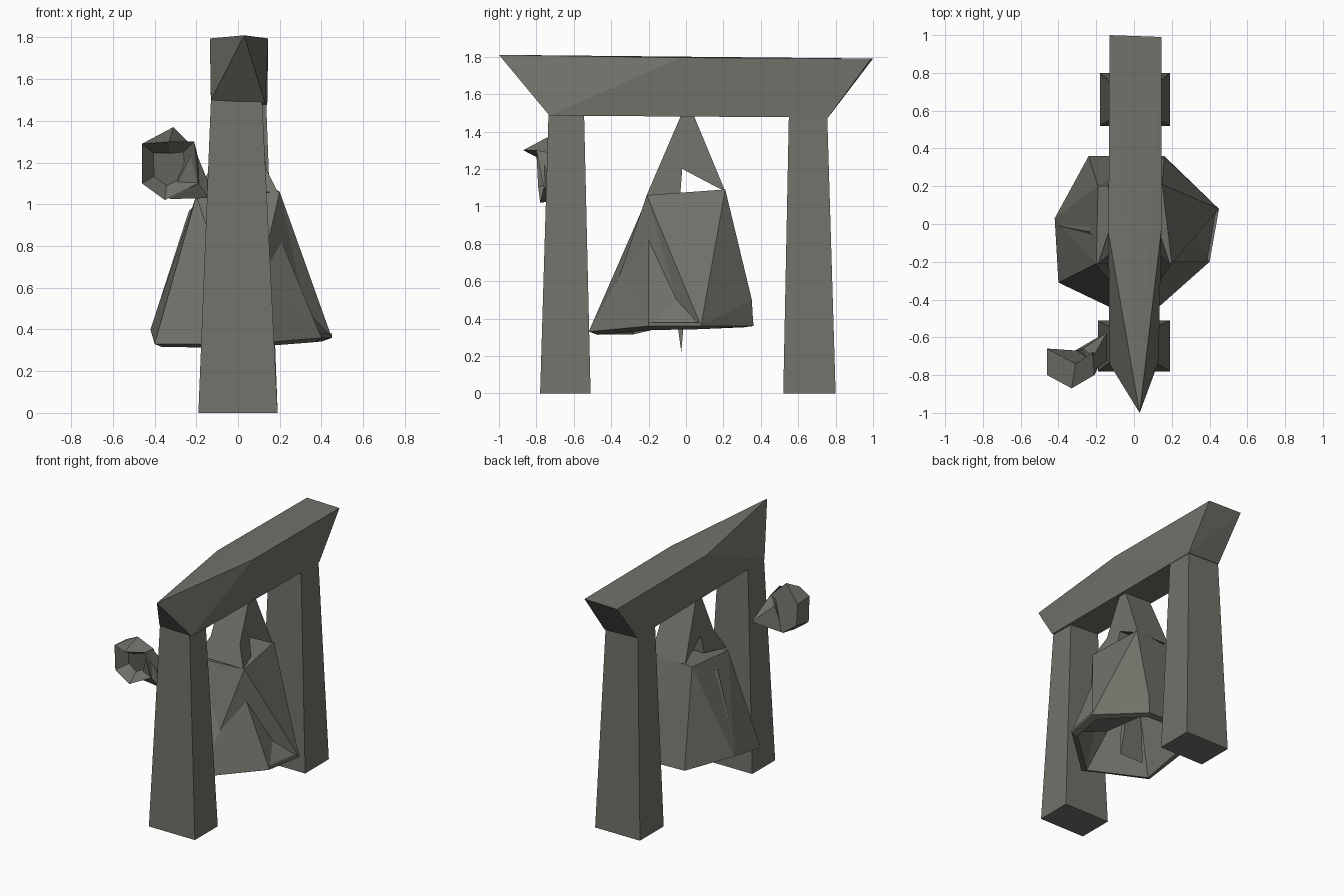
import bpy, bmesh
from mathutils import Vector

if "Cube" in bpy.data.objects:
    bpy.data.objects.remove(bpy.data.objects["Cube"])

stone = bpy.data.materials.new("dark_stone")
stone.diffuse_color = (.168, .166, .145, 1)
stone.use_nodes = True
stone.node_tree.nodes["Principled BSDF"].inputs["Base Color"].default_value = stone.diffuse_color


def make(name, verts, faces):
    me = bpy.data.meshes.new(name)
    bm = bmesh.new()
    vs = [bm.verts.new(v) for v in verts]
    for f in faces:
        bm.faces.new([vs[i] for i in f])
    bmesh.ops.recalc_face_normals(bm, faces=bm.faces)
    bm.to_mesh(me)
    bm.free()
    me.materials.append(stone)
    ob = bpy.data.objects.new(name, me)
    bpy.context.collection.objects.link(ob)
    return ob


def loft(name, lower, upper):
    n = len(lower)
    sides = [(i, (i + 1) % n, (i + 1) % n + n, i + n) for i in range(n)]
    return make(name, lower + upper,
                sides + [tuple(range(n)), tuple(range(n, 2 * n))])


def rect(x0, x1, y0, y1, z):
    return [(x0, y0, z), (x1, y0, z), (x1, y1, z), (x0, y1, z)]


def hull(name, pts):
    ob = make(name, pts, [])
    bm = bmesh.new()
    bm.from_mesh(ob.data)
    res = bmesh.ops.convex_hull(bm, input=bm.verts)
    bmesh.ops.delete(bm, geom=list(res["geom_interior"]), context='VERTS')
    bm.to_mesh(ob.data)
    bm.free()
    return ob


# Tapered posts
loft("front_post", rect(-.19, .19, -.78, -.51, 0), rect(-.13, .115, -.735, -.545, 1.5))
loft("back_post", rect(-.18, .19, .52, .80, 0), rect(-.13, .135, .55, .755, 1.49))

# Crossbeam with a sharp front prow and a slanted back end
hull("crossbeam", [
    (.03, -1.0, 1.81), (-.135, -.05, 1.795), (.145, -.03, 1.795),
    (-.13, 1.0, 1.79), (.145, .99, 1.79),
    (-.13, -.74, 1.50), (.13, -.73, 1.485), (.14, .76, 1.475), (-.13, .76, 1.485)])

# Bell: four-sided crown, flared seven-cornered rim, dented right side
bell = make("bell", [
    (.2, -.21, 1.06), (.15, .21, 1.09), (-.19, .2, 1.07), (-.2, -.21, 1.04),
    (.45, .08, .36), (.16, .36, .36), (-.24, .36, .37), (-.42, .03, .40),
    (-.40, -.31, .33), (.04, -.52, .33), (.40, -.20, .36),
    (.21, -.2, .82), (.32, -.05, .50), (.10, -.355, .63), (.16, .352, .50)], [
    (0, 1, 2, 3), (0, 4, 1), (1, 4, 14), (14, 4, 5), (1, 14, 2), (2, 14, 5, 6),
    (2, 6, 7), (2, 7, 3), (3, 7, 8), (3, 8, 9), (3, 9, 13), (3, 13, 0),
    (0, 13, 11), (13, 10, 11), (13, 9, 10), (0, 11, 12), (0, 12, 4),
    (11, 10, 12), (12, 10, 4)])
# make the open shell face outwards before thickening inwards
if bell.data.polygons[0].normal.z < 0:
    bell.data.flip_normals()
mod = bell.modifiers.new("wall", 'SOLIDIFY')
mod.thickness = .05
mod.offset = -1

# Broad lip under the right side of the rim
lip = [(.40, -.20), (.45, .08), (.16, .36), (.22, -.03)]
loft("bell_lip", [(x, y, .36) for x, y in lip], [(x, y, .38) for x, y in lip])

# Narrow ridge down the left of the bell
hull("bell_ridge", [(-.21, -.07, .99), (-.21, 0, .99), (-.235, -.04, .97),
                    (-.38, -.04, .44), (-.39, .02, .44), (-.40, -.01, .46)])

# Forked hanger with a small opening under it, spreading at its front foot
fork = [(-.21, 1.06, .19), (-.15, 1.2, .12), (-.025, 1.49, .11), (.04, 1.49, .11),
        (.21, 1.08, .14), (.15, 1.11, .13), (-.02, 1.2, .11), (-.03, 1.07, .13)]
loft("bell_hanger", [(-w, y, z) for y, z, w in fork], [(w, y, z) for y, z, w in fork])

# Flat clapper ending in a sharp lower edge
loft("clapper", rect(-.03, .03, -.04, 0, 1.03), rect(-.08, .08, -.05, -.01, .40))
hull("clapper_edge", rect(-.08, .08, -.05, -.01, .40)
     + [(-.10, -.025, .22), (.10, -.025, .22)])

# Small lantern: six-sided cup with a hollow front under a peaked top
lantern = loft("lantern", [
    (-.46, -.80, 1.29), (-.33, -.87, 1.30), (-.21, -.80, 1.30),
    (-.19, -.76, 1.10), (-.35, -.78, 1.02), (-.46, -.79, 1.10)], [
    (-.46, -.66, 1.28), (-.31, -.74, 1.37), (-.22, -.68, 1.28),
    (-.16, -.68, 1.10), (-.33, -.67, 1.03), (-.45, -.66, 1.12)])
bm = bmesh.new()
bm.from_mesh(lantern.data)
mouth = min(bm.faces, key=lambda f: f.calc_center_median().y)
bmesh.ops.inset_individual(bm, faces=[mouth], thickness=.03)
mid = mouth.calc_center_median()
for v in mouth.verts:
    v.co = mid + (v.co - mid) * .7 + Vector((0, .08, 0))
bm.to_mesh(lantern.data)
bm.free()

# Wedge arm that joins the lantern to the front post
hull("lantern_arm", [(-.14, -.57, 1.10), (-.14, -.72, 1.03), (-.14, -.72, 1.10),
                     (-.215, -.70, 1.28), (-.21, -.77, 1.27), (-.27, -.66, 1.22),
                     (-.33, -.68, 1.025), (-.19, -.755, 1.10)])
